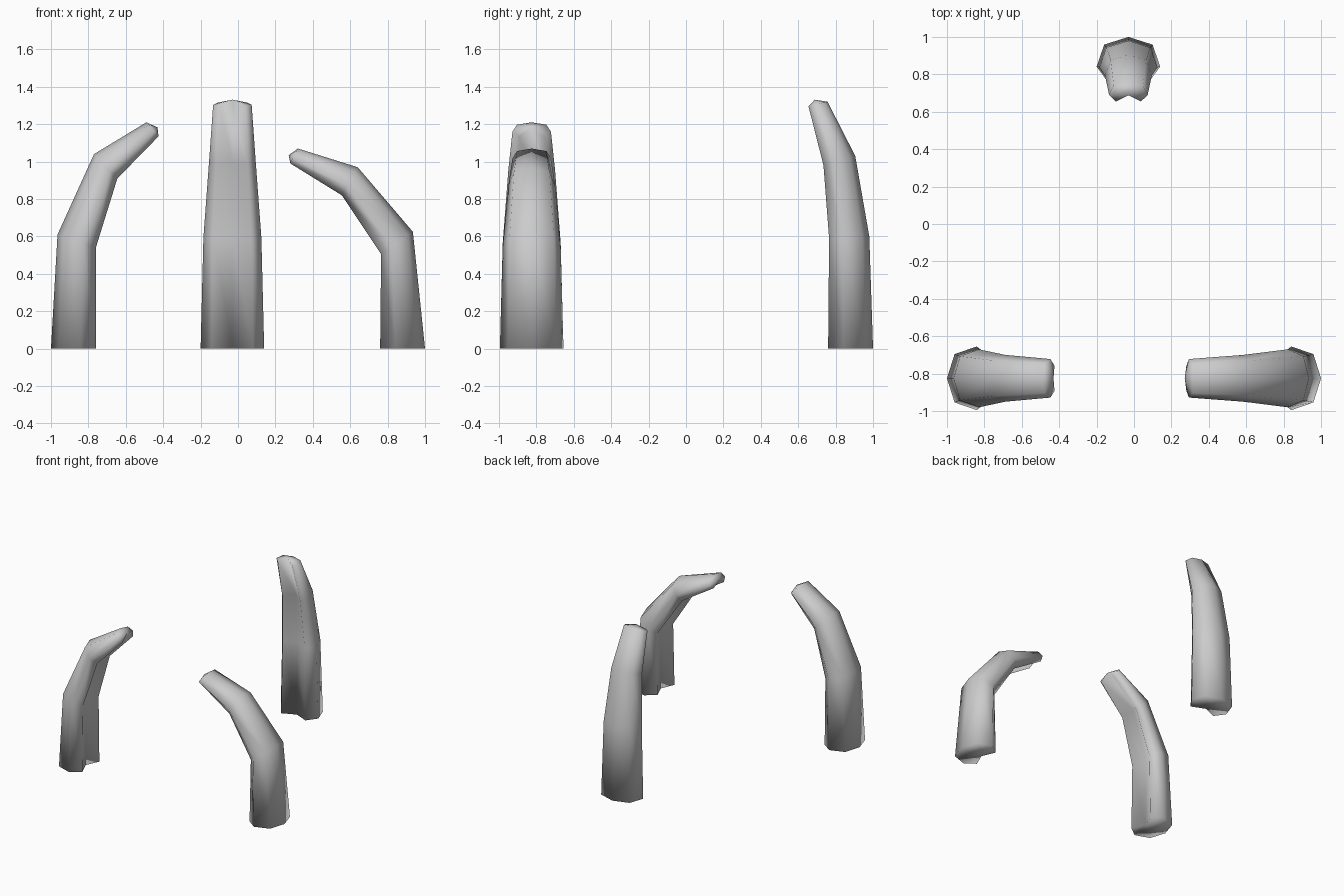
import bpy
import bmesh
from mathutils import Vector

cube = bpy.data.objects.get("Cube")
if cube:
    bpy.data.objects.remove(cube, do_unlink=True)

# One plain grey for all claws
grey = bpy.data.materials.new("plain_grey")
grey.use_nodes = True
colour = (0.6, 0.6, 0.6, 1)
grey.diffuse_color = colour
grey.node_tree.nodes["Principled BSDF"].inputs["Base Color"].default_value = colour

# Cross-section: (share of the way from inner lip to outer ridge, share of half width).
# The groove on the inner side is added per ring as the first point.
SECTION = [(0, 0.65), (0.34, 1), (0.83, 0.76), (1, 0), (0.83, -0.76), (0.34, -1), (0, -0.65)]
HALF_WIDTHS = [0.17, 0.155, 0.125, 0.103]
GROOVE = [0.2, 0.25, 0.35, 0.45]


def claw(name, outer, inner, outward, centre):
    """Loft grooved rings between an outer and an inner profile of (reach, height)."""
    outward = Vector(outward)
    side = Vector((0, 0, 1)).cross(outward)
    bm = bmesh.new()
    rings = []
    for o, i, width, groove in zip(outer, inner, HALF_WIDTHS, GROOVE):
        o, i = Vector(o), Vector(i)
        ring = []
        for t, w in [(groove, 0)] + SECTION:
            p = i.lerp(o, t)
            if w == 0 and t == groove and o == Vector(outer[-1]):
                # the groove end rises slightly past the tip rim
                p += (o - Vector(outer[-2])).normalized() * 0.028
            pos = outward * p.x + side * (w * width) + Vector((0, 0, p.y))
            ring.append(bm.verts.new(pos + Vector(centre)))
        rings.append(ring)
    n = len(rings[0])
    # Side walls
    for low, high in zip(rings, rings[1:]):
        for k in range(n):
            m = (k + 1) % n
            bm.faces.new((low[k], low[m], high[m], high[k]))
    # End caps, fanned from the groove
    for ring in (rings[0], rings[-1]):
        for k in range(1, n - 1):
            bm.faces.new((ring[0], ring[k], ring[k + 1]))
    bmesh.ops.recalc_face_normals(bm, faces=bm.faces)
    for face in bm.faces:
        face.smooth = True
    mesh = bpy.data.meshes.new(name)
    bm.to_mesh(mesh)
    bm.free()
    mesh.materials.append(grey)
    obj = bpy.data.objects.new(name, mesh)
    bpy.context.collection.objects.link(obj)


# Tall, nearly upright claw at the back
claw("back_claw",
     [(1, 0), (0.98, 0.60), (0.905, 1.03), (0.757, 1.32)],
     [(0.76, 0), (0.765, 0.59), (0.735, 0.98), (0.655, 1.295)],
     (0, 1, 0), (-0.03, 0, 0))

# Curved claw on the right
claw("right_claw",
     [(1, 0), (0.965, 0.61), (0.77, 1.04), (0.49, 1.21)],
     [(0.76, 0), (0.76, 0.54), (0.645, 0.91), (0.425, 1.135)],
     (-1, 0, 0), (0, -0.825, 0))

# Strongly bent claw on the left
claw("left_claw",
     [(1, 0), (0.935, 0.625), (0.64, 0.97), (0.32, 1.07)],
     [(0.76, 0), (0.765, 0.505), (0.555, 0.82), (0.28, 0.99)],
     (1, 0, 0), (0, -0.825, 0))
